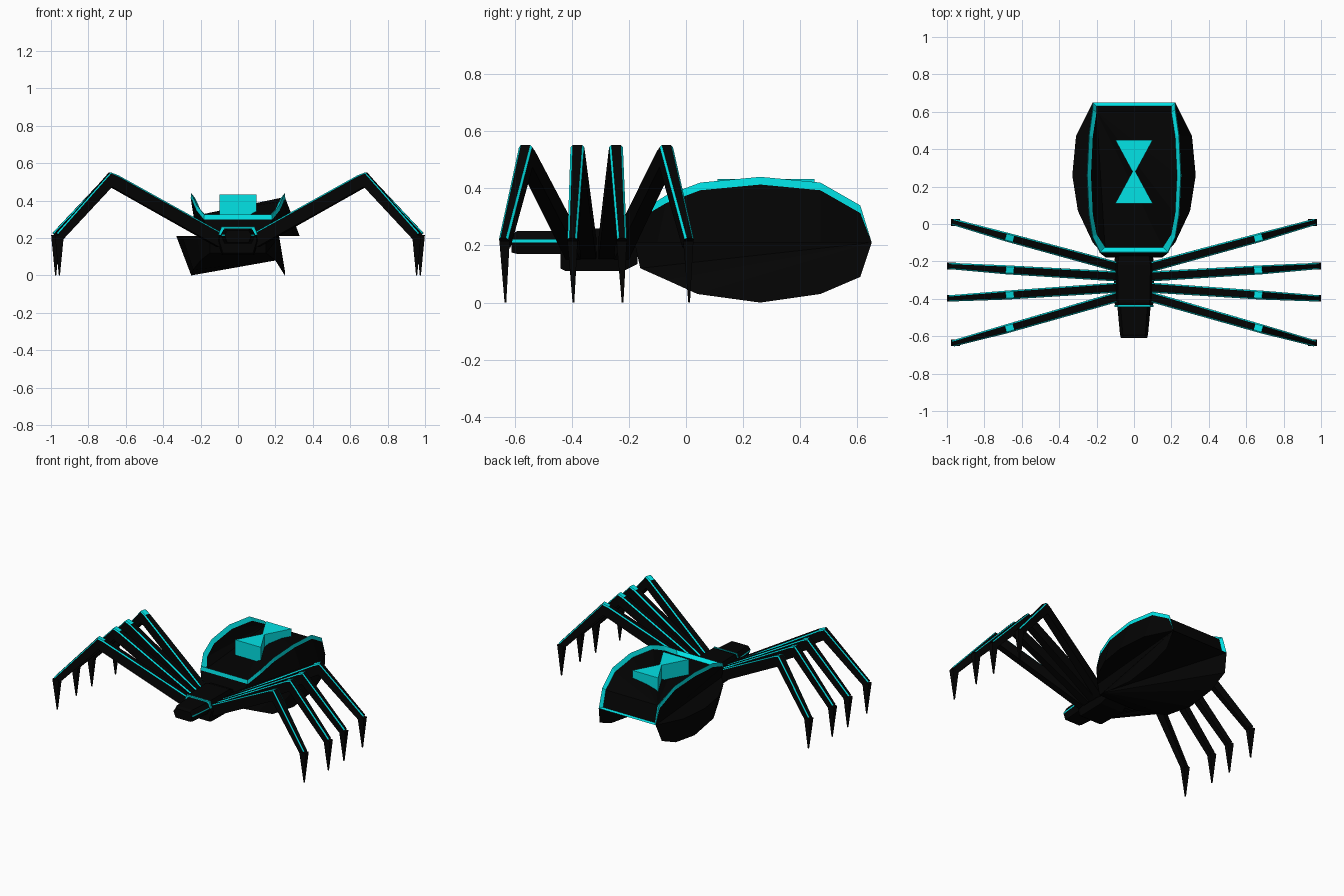
import bpy, bmesh
from mathutils import Vector

if "Cube" in bpy.data.objects:
    bpy.data.objects.remove(bpy.data.objects["Cube"])


def material(name, rgb):
    m = bpy.data.materials.new(name)
    m.diffuse_color = (*rgb, 1)
    m.use_nodes = True
    m.node_tree.nodes["Principled BSDF"].inputs["Base Color"].default_value = m.diffuse_color
    return m


BLACK = material("black", (0.001, 0.001, 0.001))
TEAL = material("teal", (0.0005, 0.77, 0.795))


def build(name, polys):
    """polys: list of (points, material index); shared points are welded."""
    bm = bmesh.new()
    for pts, mat in polys:
        f = bm.faces.new([bm.verts.new(p) for p in pts])
        f.material_index = mat
    bmesh.ops.remove_doubles(bm, verts=bm.verts, dist=0.0005)
    bmesh.ops.recalc_face_normals(bm, faces=bm.faces)
    me = bpy.data.meshes.new(name)
    bm.to_mesh(me)
    bm.free()
    me.materials.append(BLACK)
    me.materials.append(TEAL)
    ob = bpy.data.objects.new(name, me)
    bpy.context.collection.objects.link(ob)
    return ob


def mirror(pts):
    return [(-x, y, z) for x, y, z in pts]


def fan(pts, mat=0):
    return [((pts[0], pts[i], pts[i + 1]), mat) for i in range(1, len(pts) - 1)]


def strip(a, b, mat=0):
    return [((a[i], a[i + 1], b[i + 1], b[i]), mat) for i in range(len(a) - 1)]


def loft(rings, mats, caps=(True, True)):
    """Join rings of equal length; mats gives the side materials of each span."""
    out = []
    n = len(rings[0])
    if not isinstance(mats[0], list):
        mats = [mats] * (len(rings) - 1)
    for a, b, m in zip(rings, rings[1:], mats):
        for i in range(n):
            j = (i + 1) % n
            out.append(((a[i], a[j], b[j], b[i]), m[i]))
    if caps[0]:
        out.append((rings[0], 0))
    if caps[1]:
        out.append((rings[-1], 0))
    return out


# Abdomen: waist line, raised rim (lower, outer and inner edge) and belly line of one side
waist = [(.15, -.18, .21), (.22, -.10, .21), (.30, .07, .21),
         (.33, .26, .21), (.31, .47, .21), (.22, .65, .21)]
rim = [(.18, -.15, .325), (.22, -.07, .375), (.24, .05, .42),
       (.25, .26, .44), (.24, .47, .42), (.22, .61, .34)]
rim_low = [(x + .003, y - (.004 if i == 0 else 0), z - .027)
           for i, (x, y, z) in enumerate(rim)]
inner = [(.155, -.125, .305), (.20, -.055, .35), (.22, .05, .395),
         (.23, .26, .415), (.22, .47, .395), (.20, .60, .325), (.20, .63, .215)]
belly = [(.15, -.16, .12), (.20, -.07, .08), (.24, .04, .03),
         (.25, .26, .0), (.25, .47, .03), (.24, .61, .09)]
w2, r2, l2, i2, b2 = map(mirror, (waist, rim, rim_low, inner, belly))

polys = []
# outer walls
polys += strip(waist, rim_low) + strip(w2, b2)
polys += fan([w2[5]] + l2[::-1] + w2[:5])
polys += fan([waist[5]] + belly[::-1] + waist[:5])
# teal rim, both sides and both ends
for w, r, l, i in ((waist, rim, rim_low, inner), (w2, r2, l2, i2)):
    polys += strip(r + [w[5]], i, 1) + strip(l, r, 1)
    polys += [((l[5], r[5], w[5]), 1)]
polys += [((rim[0], r2[0], i2[0], inner[0]), 1),
          ((rim[0], r2[0], l2[0], rim_low[0]), 1),
          ((waist[5], w2[5], i2[6], inner[6]), 1)]
# sunken deck on top
polys += fan([i2[5]] + inner[5::-1] + i2[:5])
polys += [((i2[5], i2[6], inner[6], inner[5]), 0)]
# hollow underside
polys += fan([belly[1]] + belly[2:] + [waist[5], w2[5]] + b2[::-1] + [belly[0]])
# front of the abdomen
polys += [((waist[0], w2[0], l2[0], rim_low[0]), 0),
          ((waist[0], w2[0], b2[0], belly[0]), 0)]
build("abdomen", polys)

# Hourglass block standing on the deck
glass = [(.1, .45), (.008, .28), (.1, .11), (-.1, .11), (-.008, .28), (-.1, .45)]
rings = [[(x, y, z) for x, y in glass] for z in (.325, .432)]
polys = loft(rings, [1] * 6, (False, False))
for ring in rings:
    polys += [((ring[0], ring[1], ring[4], ring[5]), 1),
              ((ring[1], ring[2], ring[3], ring[4]), 1)]
build("hourglass", polys)


# Thorax and head: eight-sided sections along y with a narrow band at mid height
def section(y, w, low, high, mid, band=.005):
    return [(-w * .8, y, low), (w * .8, y, low), (w, y, mid - band), (w, y, mid + band),
            (w * .8, y, high), (-w * .8, y, high), (-w, y, mid + band), (-w, y, mid - band)]


build("thorax", loft([section(-.44, .10, .12, .25, .19),
                      section(-.42, .105, .11, .26, .19),
                      section(-.22, .11, .11, .26, .19),
                      section(-.17, .10, .135, .24, .19)], [0] * 8))
build("head", loft([section(-.61, .07, .175, .24, .215),
                    section(-.59, .075, .17, .25, .215),
                    section(-.43, .09, .17, .25, .215)],
                   [0, 0, 1, 0, 0, 0, 1, 0]))

# Teal trim framing the front of the thorax above the head
trim = [(-.105, .215), (-.088, .260), (.088, .260), (.105, .215)]
trim_in = [(-.092, .215), (-.078, .246), (.078, .246), (.092, .215)]
build("thorax_trim", strip([(x, -.443, z) for x, z in trim],
                           [(x, -.443, z) for x, z in trim_in], 1)
      + strip([(x, -.443, z) for x, z in trim],
              [(x, -.433, z + .002) for x, z in trim], 1))


# Legs: square limbs with narrow teal chamfers on the upper edges and a teal knee band
def leg_ring(c, up, side, w, h, b=.0075):
    prof = [(-w, -h), (w, -h), (w, h - b), (w - b, h), (b - w, h), (-w, h - b)]
    return [tuple(c + side * u + up * v) for u, v in prof]


def leg(name, sx, hip_y, knee_y, foot_y, foot_x):
    hip = Vector((.09 * sx, hip_y, .185))
    knee = Vector((.68 * sx, knee_y, .515))
    ankle = Vector((foot_x * sx, foot_y, .21))
    tip = Vector((foot_x * sx, foot_y + .003, 0))
    d1, d2 = (knee - hip).normalized(), (ankle - knee).normalized()
    side = Vector((d1.y, -d1.x, 0)).normalized() * sx
    up = lambda d: (d.cross(side) * (1 if d.cross(side).z > 0 else -1)).normalized()
    u1, u2 = up(d1), up(d2)
    edges = [0, 0, 1, 0, 1, 0]
    band = [0, 0, 1, 1, 1, 0]
    rings = [leg_ring(hip, u1, side, .027, .038),
             leg_ring(knee - d1 * .022, u1, side, .024, .036),
             leg_ring(knee, (u1 + u2).normalized(), side, .024, .037),
             leg_ring(ankle, u2, side, .017, .024)]
    build(name, loft(rings, [edges, band, edges]))
    # pointed foot
    out, fw, lift = Vector((sx, 0, 0)), Vector((0, 1, 0)), Vector((0, 0, .005))
    corners = ((-1, -1), (1, -1), (1, 1), (-1, 1))
    top = [tuple(ankle + out * a * .024 + fw * b * .018 + lift) for a, b in corners]
    end = [tuple(tip + out * a * .003 + fw * b * .003) for a, b in corners]
    build(name + "_claw", loft([top, end], [0] * 4))


rows = [("rear", -.23, -.07, .008, .955), ("mid_rear", -.28, -.245, -.225, .975),
        ("mid_front", -.34, -.38, -.397, .975), ("front", -.39, -.56, -.635, .955)]
for label, hy, ky, fy, fx in rows:
    for side_name, sx in (("right", 1), ("left", -1)):
        leg(f"{label}_leg_{side_name}", sx, hy, ky, fy, fx)
